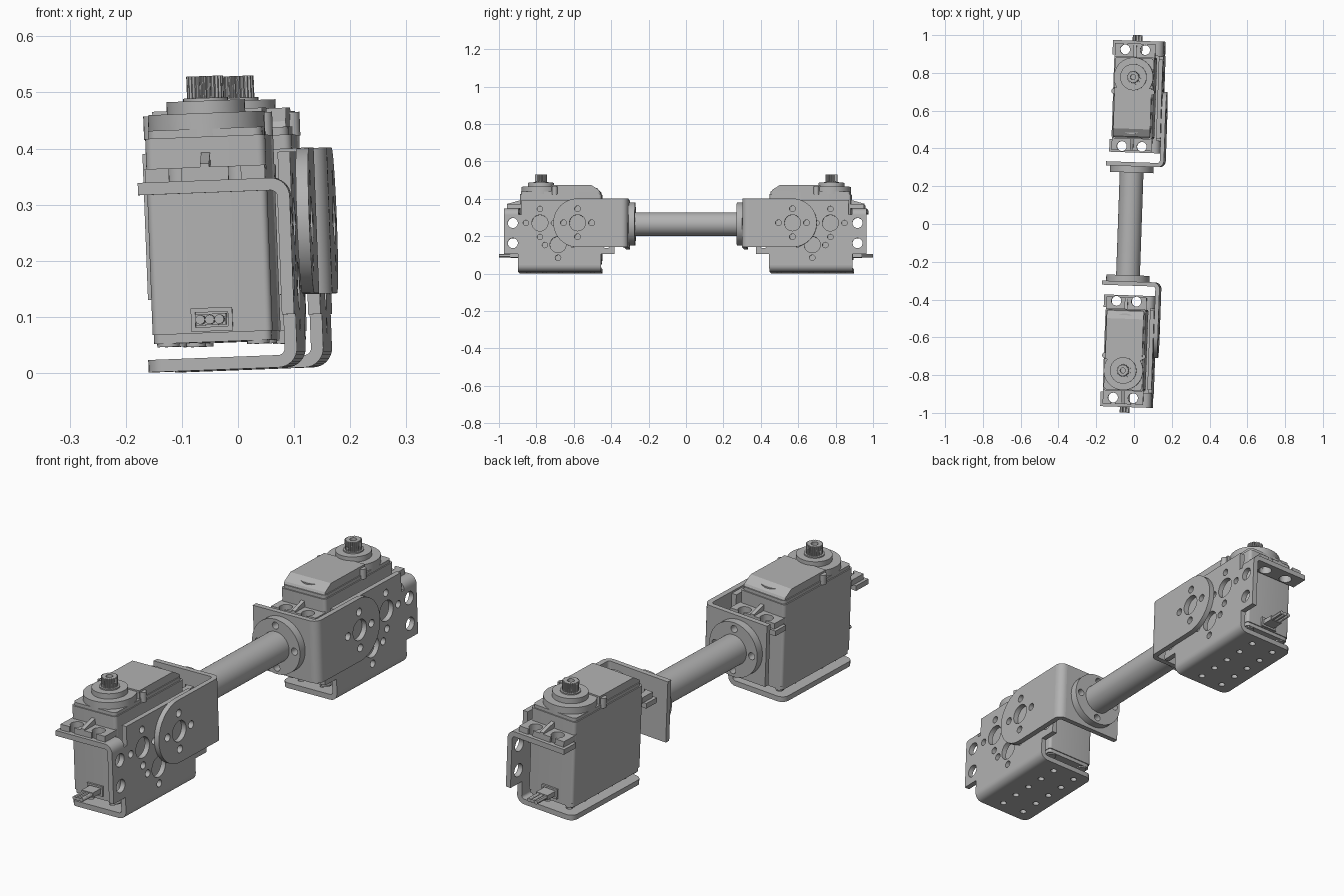
import bpy, bmesh
from math import sin, cos, radians, tau
from mathutils import Matrix

cube = bpy.data.objects.get("Cube")
if cube:
    bpy.data.objects.remove(cube)

GREY = (0.45, 0.45, 0.45, 1)
metal = bpy.data.materials.new("plain grey")
metal.use_nodes = True
metal.diffuse_color = GREY
metal.node_tree.nodes["Principled BSDF"].inputs["Base Color"].default_value = GREY

# Drawing planes: outline axes, then the direction of extrusion
TOP = Matrix.Identity(4)                                              # (x, y) along z
SIDE = Matrix(((0, 0, 1, 0), (1, 0, 0, 0), (0, 1, 0, 0), (0, 0, 0, 1)))   # (y, z) along x
END = Matrix(((1, 0, 0, 0), (0, 0, -1, 0), (0, 1, 0, 0), (0, 0, 0, 1)))   # (x, z) along y

# The whole assembly sits slightly yawed and rolled
POSE = (Matrix.Rotation(radians(-2), 4, 'Z') @ Matrix.Rotation(radians(-2.2), 4, 'Y')
        @ Matrix.Translation((-0.012, 0, 0)))
MIRROR = Matrix.Scale(-1, 4, (0, 1, 0))


def arc(x, y, r, a0, a1, n):
    return [(x + r * cos(radians(a0 + (a1 - a0) * i / n)),
             y + r * sin(radians(a0 + (a1 - a0) * i / n))) for i in range(n + 1)]


def circle(x, y, r, n=32):
    return arc(x, y, r, 0, 360, n)[:-1]


def rect(x0, y0, x1, y1, r=0.0):
    if r == 0:
        return [(x0, y0), (x1, y0), (x1, y1), (x0, y1)]
    return (arc(x1 - r, y1 - r, r, 0, 90, 5) + arc(x0 + r, y1 - r, r, 90, 180, 5)
            + arc(x0 + r, y0 + r, r, 180, 270, 5) + arc(x1 - r, y0 + r, r, 270, 360, 5))


def add_object(name, mesh, matrix, flip=False):
    mesh.transform(matrix)
    if flip:
        mesh.flip_normals()
    mesh.shade_smooth()
    mesh.set_sharp_from_angle(angle=radians(30))
    ob = bpy.data.objects.new(name, mesh)
    bpy.context.collection.objects.link(ob)


def plate(name, frame, outline, lo, hi, holes=(), both=True):
    """Extrude a filled outline with holes from lo to hi, at both ends of the arm."""
    curve = bpy.data.curves.new(name, 'CURVE')
    curve.dimensions, curve.fill_mode = '2D', 'BOTH'
    curve.extrude = (hi - lo) / 2
    for loop in (outline, *holes):
        spline = curve.splines.new('POLY')
        spline.points.add(len(loop) - 1)
        for point, (x, y) in zip(spline.points, loop):
            point.co = (x, y, 0, 1)
        spline.use_cyclic_u = True
    tmp = bpy.data.objects.new(name, curve)
    bpy.context.collection.objects.link(tmp)
    graph = bpy.context.evaluated_depsgraph_get()
    mesh = bpy.data.meshes.new_from_object(tmp.evaluated_get(graph))
    bpy.data.objects.remove(tmp)
    bpy.data.curves.remove(curve)
    bm = bmesh.new()
    bm.from_mesh(mesh)
    bmesh.ops.remove_doubles(bm, verts=bm.verts, dist=1e-5)
    bmesh.ops.recalc_face_normals(bm, faces=bm.faces)
    bm.to_mesh(mesh)
    bm.free()
    mesh.materials.clear()
    mesh.materials.append(metal)
    mid = (lo + hi) / 2
    mesh.transform(frame @ Matrix.Translation((0, 0, -mid if frame is END else mid)))
    if both:
        add_object("rear_" + name, mesh.copy(), POSE @ MIRROR, True)
        name = "front_" + name
    add_object(name, mesh, POSE)


def bend(name, frame, x, y, a0, lo, hi):
    """Quarter-round fold in sheet metal."""
    plate(name, frame, arc(x, y, 0.034, a0, a0 + 90, 8) + arc(x, y, 0.012, a0 + 90, a0, 8), lo, hi)


def cross_holes(x, y, step, r):
    return [circle(x + dx * step, y + dy * step, r, 16)
            for dx, dy in ((1, 0), (-1, 0), (0, 1), (0, -1))]


SHAFT, PIVOT, AXIS = -0.777, -0.575, 0.266

# Connecting tube and its screw flanges
plate("tube", END, circle(0, AXIS, 0.063, 48), -0.275, 0.275, both=False)
plate("tube_flange", END, circle(0, AXIS, 0.115, 48), -0.305, -0.272,
      cross_holes(0, AXIS, 0.088, 0.015))

# Angle bracket: rounded side arm folded across to the flange
arm = arc(PIVOT, AXIS, 0.13, 90, 270, 24) + [(-0.339, AXIS - 0.13), (-0.339, AXIS + 0.13)]
plate("arm_plate", SIDE, arm, 0.152, 0.174,
      [circle(PIVOT, AXIS, 0.043)] + cross_holes(PIVOT, AXIS, 0.075, 0.016))
bend("arm_bend", TOP, 0.14, -0.339, 0, AXIS - 0.13, AXIS + 0.13)
plate("arm_end_plate", END, rect(-0.132, AXIS - 0.13, 0.14, AXIS + 0.13), -0.327, -0.305)

# Servo bracket: side wall, foot and two ears
wall = [(-0.895, 0.04), (-0.45, 0.04), (-0.45, 0.1), (-0.378, 0.1), (-0.378, 0.31),
        (-0.455, 0.31), (-0.455, 0.39), (-0.875, 0.39), (-0.875, 0.31), (-0.97, 0.31),
        (-0.97, 0.1), (-0.895, 0.1)]
wall_holes = [circle(y, z, 0.027) for y in (-0.922, -0.42) for z in (0.158, AXIS)]
wall_holes += [circle(SHAFT, AXIS, 0.043), circle(-0.68, 0.15, 0.043)]
wall_holes += cross_holes(SHAFT, AXIS, 0.075, 0.015)
wall_holes += [circle(y, z, 0.015, 16) for y, z in ((-0.75, 0.148), (-0.68, 0.08), (-0.6, 0.15))]
plate("bracket_wall", SIDE, wall, 0.128, 0.15, wall_holes)
bend("bracket_foot_bend", END, 0.116, 0.04, -90, -0.895, -0.45)
foot_holes = [circle(x, -0.84 + 0.085 * i, 0.013, 16) for x in (-0.06, 0.045) for i in range(5)]
foot = arc(-0.087, -0.48, 0.03, 90, 180, 5) + arc(-0.087, -0.865, 0.03, 180, 270, 5) \
    + [(0.116, -0.895), (0.116, -0.45)]
plate("bracket_foot", TOP, foot, 0.006, 0.028, foot_holes)
for name, y0, y1, hole_y in (("outer", -0.97, -0.892, -0.922), ("inner", -0.445, -0.378, -0.41)):
    bend(name + "_ear_bend", END, 0.116, 0.31, 0, y0, y1)
    plate(name + "_bracket_ear", TOP, rect(-0.12, y0, 0.116, y1), 0.322, 0.344,
          [circle(x, hole_y, 0.026) for x in (-0.053, 0.053)])

    # Slotted servo lug with a stiffening rib
    out = -1 if name == "outer" else 1
    root, tip = (-0.88, -0.955) if out < 0 else (-0.455, -0.388)
    lug = [(-0.107, root), (-0.107, tip)]
    for x in (-0.053, 0.053):
        notch = [(x - 0.011, tip)]
        notch += arc(x, hole_y, 0.026, 115, 425, 16) if out > 0 else arc(x, hole_y, 0.026, 245, -65, 16)
        lug += notch + [(x + 0.011, tip)]
    plate(name + "_servo_lug", TOP, lug + [(0.107, tip), (0.107, root)], 0.344, 0.368)
    plate(name + "_lug_rib", SIDE, [(root, 0.368), (tip, 0.368), (tip, 0.374), (root, 0.395)],
          -0.008, 0.008)

# Servo case in stacked sections
plate("servo_base", TOP, rect(-0.105, -0.881, 0.105, -0.454, 0.014), 0.056, 0.072)
plate("servo_case", TOP, rect(-0.107, -0.885, 0.107, -0.45, 0.012), 0.072, 0.37)
plate("servo_upper_case", TOP, rect(-0.107, -0.885, 0.107, -0.45, 0.014), 0.37, 0.422)
plate("servo_lid", TOP, rect(-0.102, -0.88, 0.102, -0.455, 0.016), 0.422, 0.436)
for x in (-0.08, 0.08):
    for y in (-0.86, -0.475):
        plate("case_screw", TOP, circle(x, y, 0.02, 16), 0.05, 0.074)

# Gear cover with a sloped end, and side screw posts
cover = [(-0.72, 0.436), (-0.46, 0.436), (-0.465, 0.446), (-0.503, 0.47), (-0.72, 0.47)]
plate("gear_cover", SIDE, cover, -0.098, 0.098)
plate("cover_end_pad", TOP, arc(0, -0.55, 0.075, 20, 160, 16), 0.436, 0.458)
for x in (-0.1, 0.1):
    plate("cover_post", TOP, circle(x, -0.7, 0.015, 16), 0.42, 0.462)

# Output boss and splined shaft
plate("boss_base", TOP, circle(0, SHAFT, 0.104, 48), 0.422, 0.464)
plate("boss_ring", TOP, circle(0, SHAFT, 0.07, 40), 0.464, 0.486)
plate("boss_collar", TOP, circle(0, SHAFT, 0.04), 0.486, 0.491)
teeth = []
for i in range(96):
    r = 0.033 if i % 4 < 2 else 0.029
    teeth.append((r * cos(tau * i / 96), SHAFT + r * sin(tau * i / 96)))
plate("output_spline", TOP, teeth, 0.488, 0.53, [circle(0, SHAFT, 0.014, 20)])

# Cable socket and three leads
plate("cable_socket", END, rect(-0.037, 0.075, 0.037, 0.117), -0.893, -0.88,
      [rect(-0.029, 0.083, 0.029, 0.109)])
plate("cable_plug", END, rect(-0.027, 0.086, 0.027, 0.106), -0.94, -0.88)
for x in (-0.017, 0, 0.017):
    plate("cable_lead", END, circle(x, 0.096, 0.0085, 12), -1.0, -0.89)
